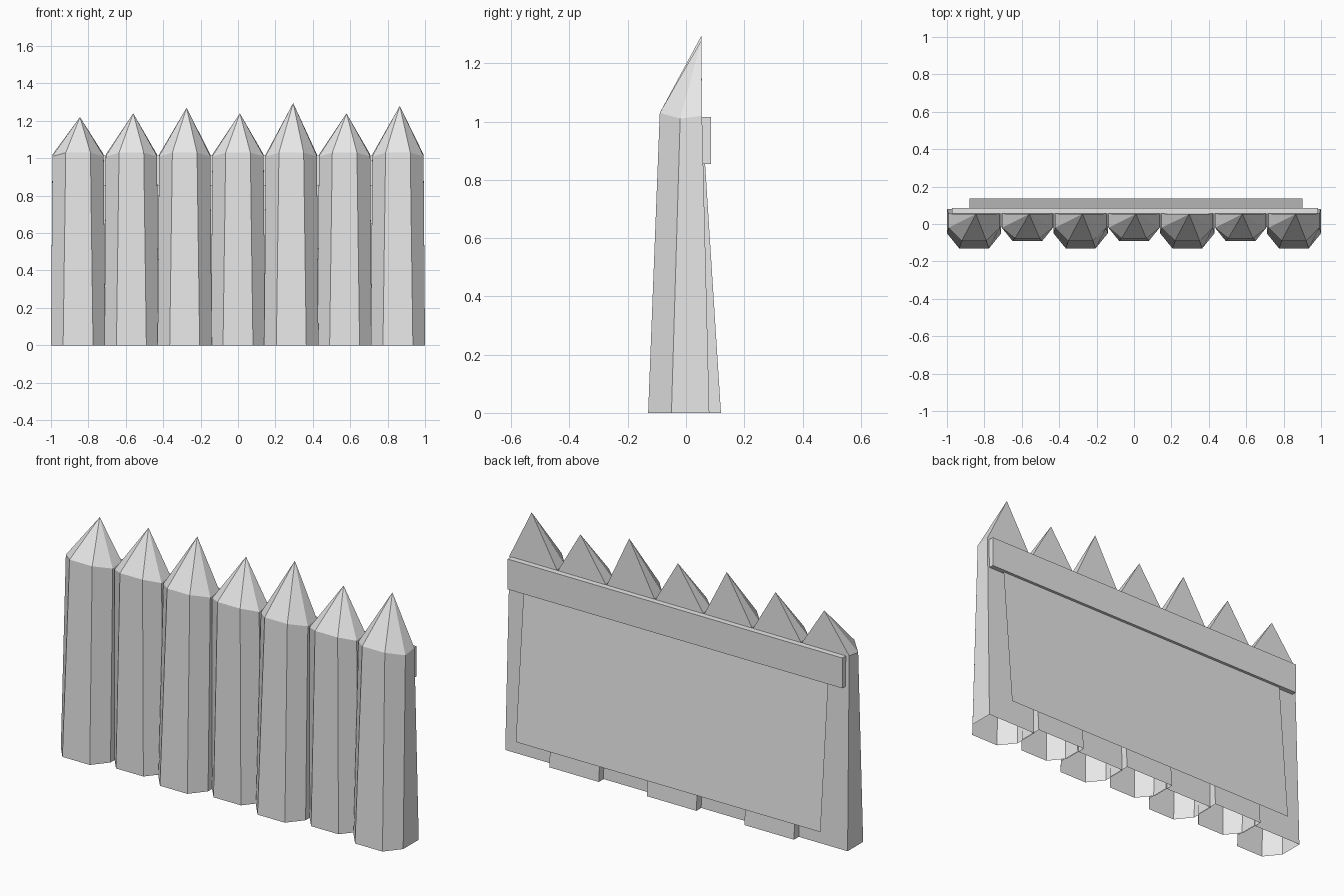
import bpy

cube = bpy.data.objects.get("Cube")
if cube:
    bpy.data.objects.remove(cube, do_unlink=True)

grey = bpy.data.materials.new("pale_grey")
grey.use_nodes = True
colour = (0.8, 0.8, 0.8, 1)
grey.diffuse_color = colour
grey.node_tree.nodes["Principled BSDF"].inputs["Base Color"].default_value = colour


def add_part(name, verts, faces):
    mesh = bpy.data.meshes.new(name)
    mesh.from_pydata(verts, [], faces)
    mesh.materials.append(grey)
    mesh.update()
    obj = bpy.data.objects.new(name, mesh)
    bpy.context.collection.objects.link(obj)
    return obj


def half_ring(x, outer, inner, back, side, front):
    """Six points round a half log, each level given as (y, z)."""
    right = [(x + outer, *back), (x + outer, *side), (x + inner, *front)]
    left = [(2 * x - px, y, z) for px, y, z in right]
    return left + right[::-1]


# Sharpened half logs, open underneath; every second one leans forward
PITCH = 0.285
tip_heights = [1.22, 1.24, 1.27, 1.24, 1.295, 1.24, 1.28]
for i, tip_z in enumerate(tip_heights):
    x = (i - 3) * PITCH
    lean = 0.04 * (i % 2)
    foot = half_ring(x, 0.145, 0.08, (0.08 + lean, 0), (-0.05 + lean, 0), (-0.13 + lean, 0))
    neck = half_ring(x, 0.137, 0.066, (0.055, 1.02), (-0.02, 1.01),
                     (-0.09 + lean / 3, 1.03))
    tip = (x + 0.01, 0.053, tip_z)
    faces = []
    for k in range(6):
        n = (k + 1) % 6
        faces += [(k, n, n + 6, k + 6), (k + 6, n + 6, 12)]
    add_part(f"stake_{i + 1}", foot + neck + [tip], faces)

# Rail across the back
bpy.ops.mesh.primitive_cube_add(size=1, location=(0.005, 0.069, 0.935))
rail = bpy.context.object
rail.name = "back_rail"
rail.scale = (1.955, 0.032, 0.16)
rail.data.materials.append(grey)

# Thin sloping panel behind the stakes
add_part("back_panel",
         [(-0.88, 0.135, 0.09), (0.9, 0.135, 0.09), (0.9, 0.066, 0.9), (-0.88, 0.066, 0.9)],
         [(3, 2, 1, 0)])
